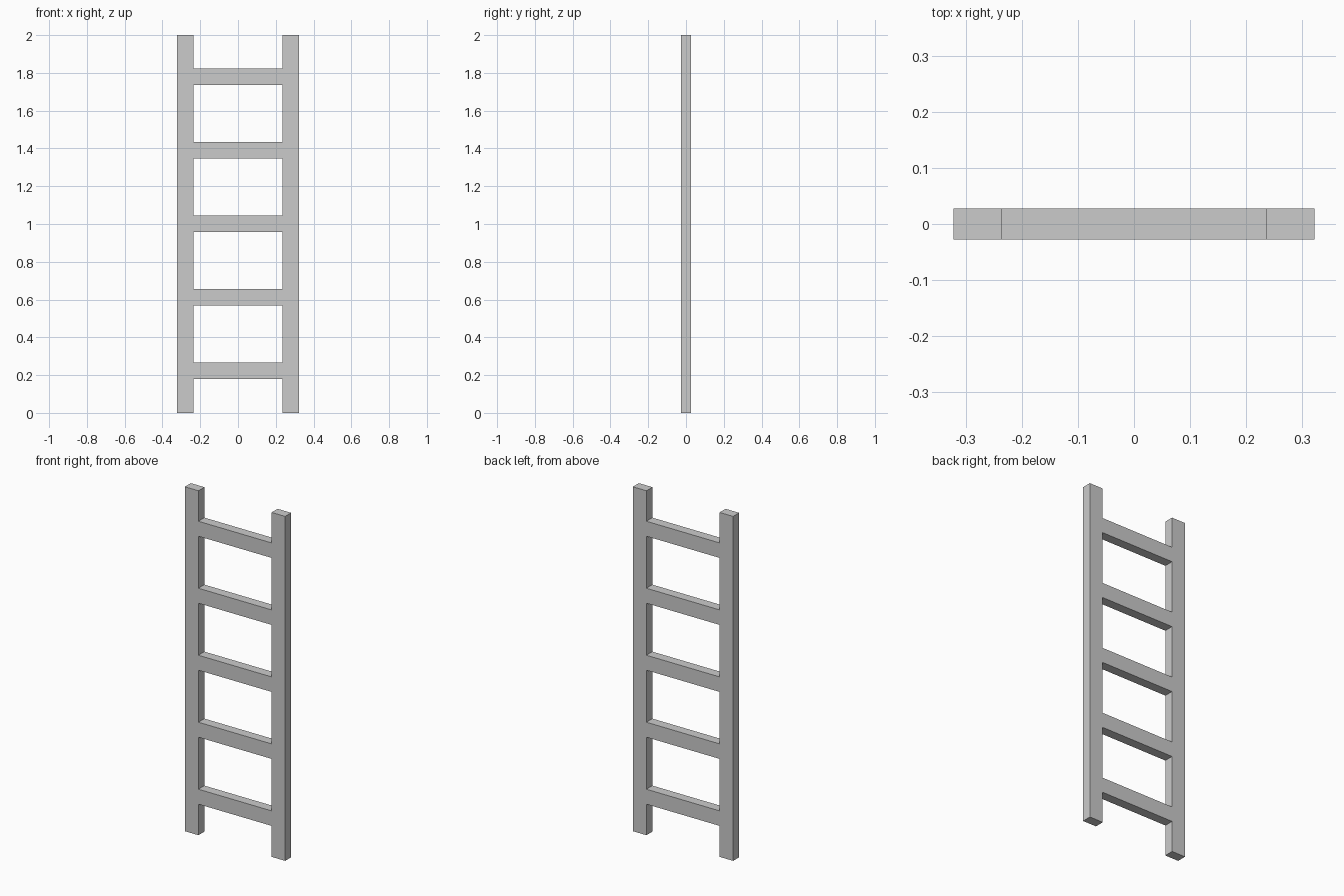
import bpy, bmesh

if "Cube" in bpy.data.objects:
    bpy.data.objects.remove(bpy.data.objects["Cube"])

HALF_WIDTH, INNER, HALF_DEPTH, HEIGHT = 0.322, 0.235, 0.0275, 2.0
RUNGS, FIRST, STEP, RUNG_HEIGHT = 5, 0.2235, 0.389, 0.087

# Grid lines of the front silhouette
xs = [-HALF_WIDTH, -INNER, INNER, HALF_WIDTH]
zs = [0.0]
for i in range(RUNGS):
    centre = FIRST + i * STEP
    zs += [centre - RUNG_HEIGHT / 2, centre + RUNG_HEIGHT / 2]
zs.append(HEIGHT)

bm = bmesh.new()
grid = [[bm.verts.new((x, -HALF_DEPTH, z)) for x in xs] for z in zs]

# Fill the two side rails everywhere, and the middle column only at the rungs
for row in range(len(zs) - 1):
    for col in range(3):
        if col != 1 or row % 2 == 1:
            bm.faces.new((grid[row][col], grid[row][col + 1],
                          grid[row + 1][col + 1], grid[row + 1][col]))

# Give the welded frame its thickness
result = bmesh.ops.extrude_face_region(bm, geom=bm.faces[:], use_keep_orig=True)
back = [g for g in result["geom"] if isinstance(g, bmesh.types.BMVert)]
bmesh.ops.translate(bm, verts=back, vec=(0, 2 * HALF_DEPTH, 0))
bmesh.ops.recalc_face_normals(bm, faces=bm.faces[:])

mesh = bpy.data.meshes.new("ladder")
bm.to_mesh(mesh)
bm.free()
bpy.context.collection.objects.link(bpy.data.objects.new("ladder", mesh))
